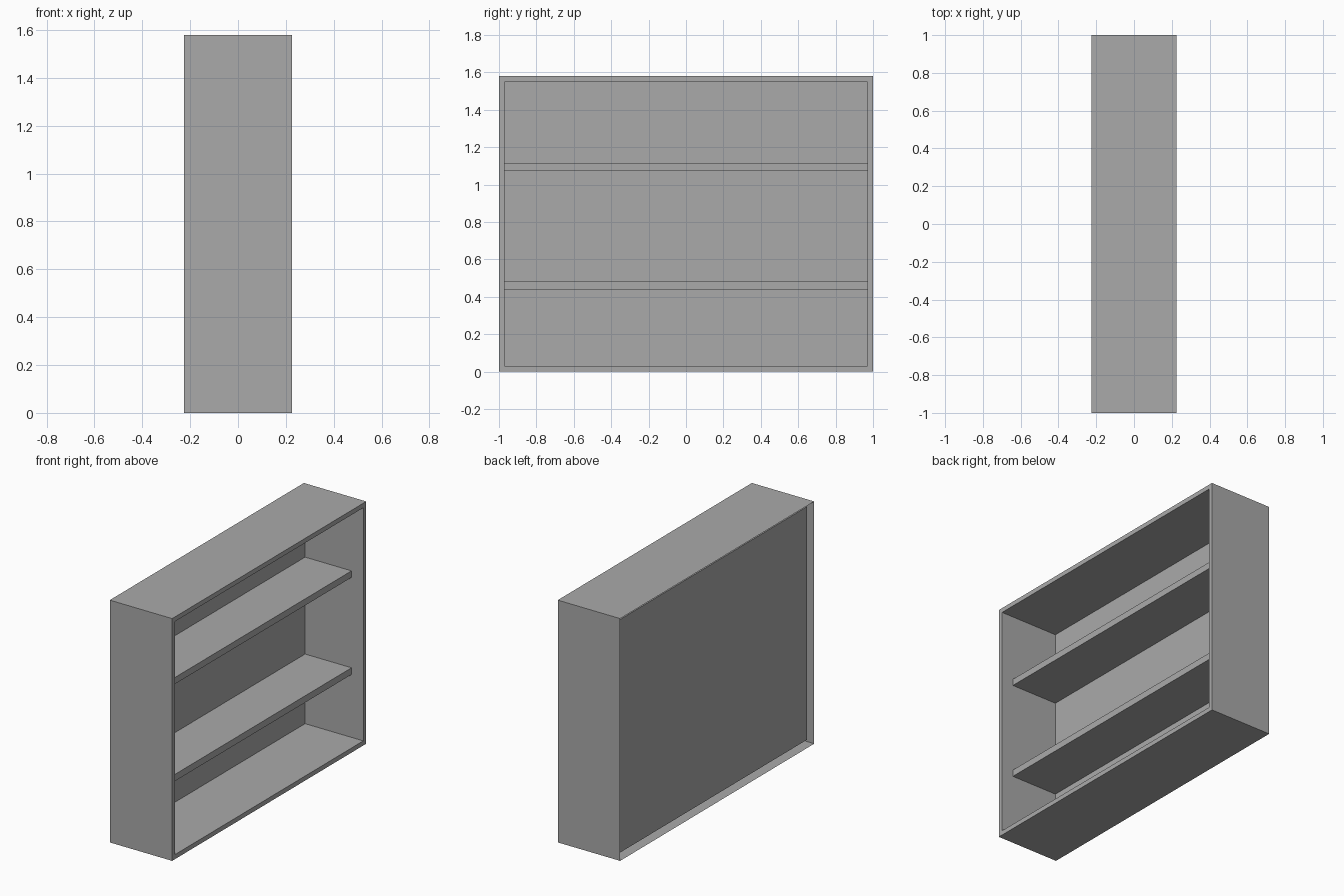
import bpy
import bmesh
from mathutils import Matrix, Vector

DEPTH, WIDTH, HEIGHT = 0.45, 2.0, 1.58
BOARD = 0.03                       # frame thickness and back recess
SHELF_FRONT = 0.14
SHELVES = {"lower_shelf": (0.44, 0.484), "upper_shelf": (1.073, 1.116)}

default = bpy.data.objects.get("Cube")
if default:
    bpy.data.objects.remove(default)

grey = bpy.data.materials.new("grey")
grey.use_nodes = True
colour = (0.4, 0.4, 0.4, 1)
grey.diffuse_color = colour
grey.node_tree.nodes["Principled BSDF"].inputs["Base Color"].default_value = colour


def box(low, high):
    """Return a bmesh box spanning two corners."""
    low, high = Vector(low), Vector(high)
    bm = bmesh.new()
    place = Matrix.Translation((low + high) / 2) @ Matrix.Diagonal((high - low).to_4d())
    bmesh.ops.create_cube(bm, size=1, matrix=place)
    bm.normal_update()
    return bm


def finish(bm, name):
    mesh = bpy.data.meshes.new(name)
    bm.to_mesh(mesh)
    bm.free()
    mesh.materials.append(grey)
    bpy.context.collection.objects.link(bpy.data.objects.new(name, mesh))


# Case: open-backed outer shell, front rim, inner lining and recessed back panel
case = box((-DEPTH / 2, -WIDTH / 2, 0), (DEPTH / 2, WIDTH / 2, HEIGHT))
panel = next(f for f in case.faces if f.normal.x > 0.9)
back = [f for f in case.faces if f.normal.x < -0.9]
bmesh.ops.delete(case, geom=back, context='FACES')
bmesh.ops.inset_individual(case, faces=[panel], thickness=BOARD, use_even_offset=True)
bmesh.ops.inset_individual(case, faces=[panel], thickness=0, depth=BOARD - DEPTH)

# Slots in the back panel, where the shelves close it
panel_x = BOARD - DEPTH / 2


def panel_faces():
    return [f for f in case.faces if abs(f.calc_center_median().x - panel_x) < 0.001]


for bottom, top in SHELVES.values():
    for z in (bottom, top):
        faces = panel_faces()
        edges = {e for f in faces for e in f.edges}
        verts = {v for f in faces for v in f.verts}
        bmesh.ops.bisect_plane(case, geom=faces + list(edges) + list(verts),
                               plane_co=(0, 0, z), plane_no=(0, 0, 1))
slots = [f for f in panel_faces()
         if any(b < f.calc_center_median().z < t for b, t in SHELVES.values())]
bmesh.ops.delete(case, geom=slots, context='FACES')
finish(case, "case")

# Shelves set back from the front rim
inner = WIDTH / 2 - BOARD
for name, (bottom, top) in SHELVES.items():
    finish(box((panel_x, -inner, bottom), (SHELF_FRONT, inner, top)), name)
